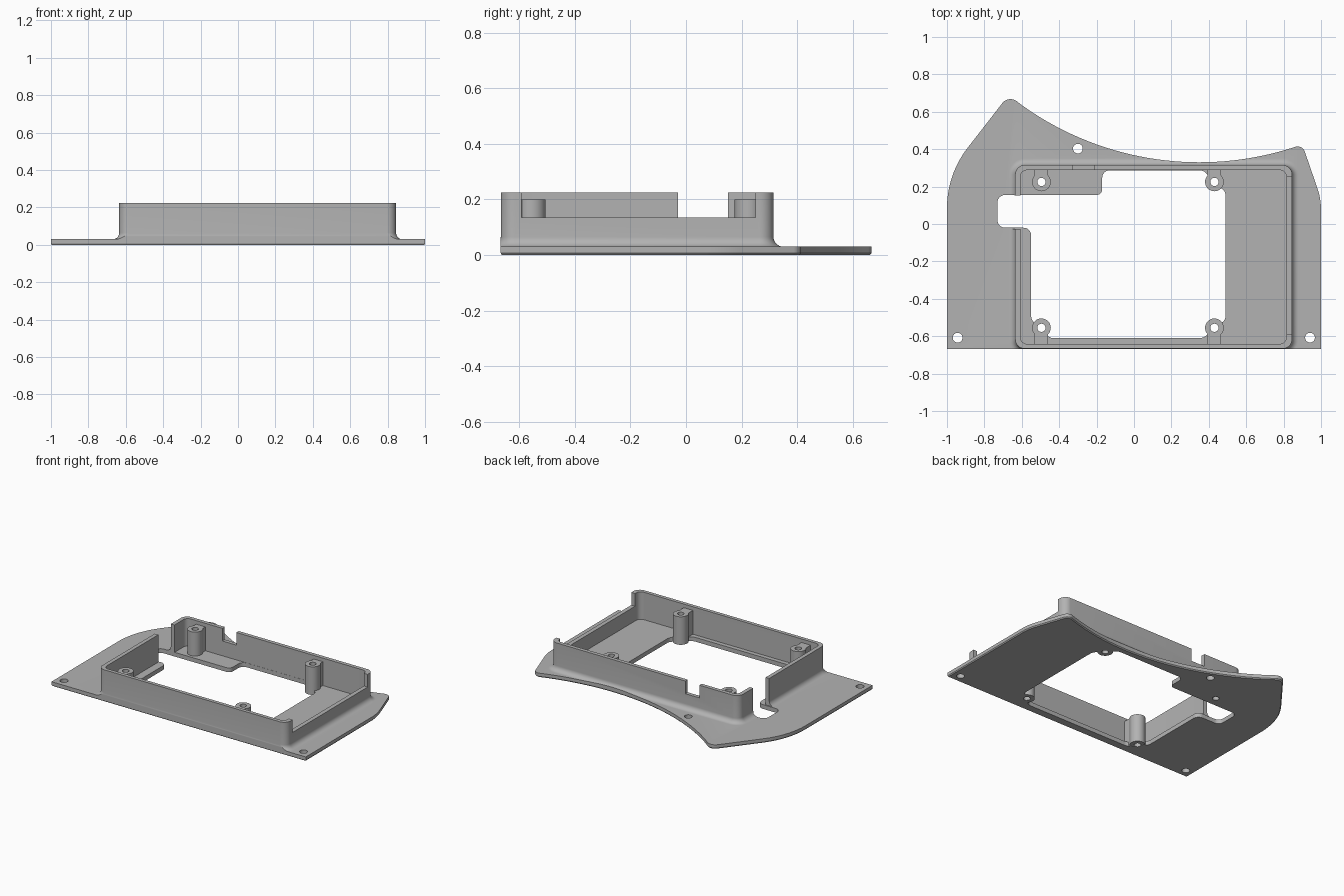
import bpy, bmesh, math
from mathutils import Vector

if "Cube" in bpy.data.objects:
    bpy.data.objects.remove(bpy.data.objects["Cube"])

grey = bpy.data.materials.new("plain grey")
grey.use_nodes = True
grey.diffuse_color = (0.45, 0.45, 0.45, 1)
grey.node_tree.nodes["Principled BSDF"].inputs["Base Color"].default_value = (0.45, 0.45, 0.45, 1)

FLOOR, TOP, LOW, FRONT = 0.03, 0.225, 0.135, -0.667


def rounded(corners, steps=8):
    """Outline with each (x, y, tangent length) corner replaced by an arc."""
    pts = []
    for i, (x, y, t) in enumerate(corners):
        p = Vector((x, y))
        if not t:
            pts.append(p)
            continue
        a = (Vector(corners[i - 1][:2]) - p).normalized()
        b = (Vector(corners[(i + 1) % len(corners)][:2]) - p).normalized()
        w = math.sin(a.angle(b) / 2)
        for k in range(steps + 1):
            s = k / steps
            c = ((1 - s) ** 2, 2 * s * (1 - s) * w, s * s)
            pts.append((c[0] * (p + a * t) + c[1] * p + c[2] * (p + b * t)) / sum(c))
    return pts


def rect(x0, x1, y0, y1, r=0):
    return rounded([(x0, y0, r), (x1, y0, r), (x1, y1, r), (x0, y1, r)])


def circle(x, y, r, n=32):
    return [Vector((x + r * math.cos(k * math.tau / n), y + r * math.sin(k * math.tau / n)))
            for k in range(n)]


def loft(name, rings):
    """Closed solid through a stack of (outline, z) rings."""
    bm = bmesh.new()
    loops = [[bm.verts.new((p.x, p.y, z)) for p in pts] for pts, z in rings]
    n = len(loops[0])
    for lo, hi in zip(loops, loops[1:]):
        for i in range(n):
            j = (i + 1) % n
            bm.faces.new((lo[i], lo[j], hi[j], hi[i]))
    bm.faces.new(loops[0][::-1])
    bm.faces.new(loops[-1])
    bmesh.ops.recalc_face_normals(bm, faces=bm.faces)
    me = bpy.data.meshes.new(name)
    bm.to_mesh(me)
    bm.free()
    me.materials.append(grey)
    ob = bpy.data.objects.new(name, me)
    bpy.context.collection.objects.link(ob)
    return ob


def prism(name, pts, z0, z1):
    return loft(name, [(pts, z0), (pts, z1)])


def combine(target, tool, op):
    mod = target.modifiers.new(op.lower(), "BOOLEAN")
    mod.operation, mod.solver, mod.object = op, "EXACT", tool
    bpy.context.view_layer.objects.active = target
    bpy.ops.object.modifier_apply(modifier=mod.name)
    bpy.data.objects.remove(tool)


# Base plate outline: straight front, swept left side, concave back edge
arc = []
for k in range(33):
    x = 0.84 - 1.44 * k / 32
    arc.append((x, 0.33 + 1.63 - math.sqrt(1.63 ** 2 - (x - 0.35) ** 2), 0))
outline = rounded([(-1, FRONT, 0), (1, FRONT, 0), (1, 0.135, 0.06), (0.9, 0.425, 0.04)]
                  + arc + [(-0.67, 0.69, 0.055), (-1, 0.265, 0.18)], 14)


def inset(pts, d):
    out = []
    for i, p in enumerate(pts):
        t = (pts[(i + 1) % len(pts)] - p).normalized() + (p - pts[i - 1]).normalized()
        nrm = Vector((-t.y, t.x)).normalized()
        out.append(p + nrm * d)
    return out


body = loft("mounting_frame", [(inset(outline, 0.006), 0), (outline, 0.007), (outline, FLOOR)])

# Raised wall with a concave fillet at its foot, trimmed to the plate outline
R = 0.035
rings = []
for k in range(8, -1, -1):
    a = k / 8 * math.pi / 2
    rings.append((R * (1 - math.cos(a)), FLOOR + R * (1 - math.sin(a))))
rings = [(R, 0.015)] + rings + [(0, TOP)]
wall = loft("wall", [(rect(-0.635 - d, 0.845 + d, FRONT + 0.0005 - d, 0.315 + d, 0.05 + d), z)
                     for d, z in rings])
combine(wall, prism("trim", outline, -1, 1), "INTERSECT")
combine(body, wall, "UNION")

# Hollow inside of the wall
combine(body, prism("cavity", rect(-0.607, 0.815, -0.641, 0.288, 0.035), FLOOR, 1), "DIFFERENCE")

# Large floor opening with its side notch
opening = rounded([
    (-0.55, -0.51, 0.02), (-0.45, -0.61, 0.02), (0.37, -0.61, 0.02), (0.49, -0.51, 0.02),
    (0.49, 0.17, 0.02), (0.37, 0.287, 0.02), (-0.17, 0.287, 0.04), (-0.17, 0.155, 0.03),
    (-0.73, 0.155, 0.04), (-0.73, -0.02, 0.04), (-0.55, -0.02, 0.04)])
combine(body, prism("opening", opening, -1, FLOOR + 0.02), "DIFFERENCE")

# Gaps in the walls: left side down to the plate, back slot, lowered long side
for pts, z in ((rect(-0.70, -0.58, -0.028, 0.152), FLOOR),
               (rect(-0.325, -0.215, 0.25, 0.36), LOW),
               (rect(0.78, 0.90, -0.592, 0.25), LOW)):
    combine(body, prism("gap", pts, z, 1), "DIFFERENCE")

# Screw posts tied to the nearest wall, each with a through hole
for x in (-0.495, 0.43):
    for y, edge in ((-0.555, -0.655), (0.225, 0.302)):
        combine(body, prism("post", circle(x, y, 0.05), 0.001, 0.2), "UNION")
        rib = rect(x - 0.036, x + 0.036, min(y, edge), max(y, edge))
        combine(body, prism("rib", rib, 0.002, 0.1995), "UNION")
        combine(body, prism("hole", circle(x, y, 0.022), -1, 1), "DIFFERENCE")

# Fixing holes in the plate
for x, y in ((-0.943, -0.608), (0.941, -0.608), (-0.3, 0.403)):
    combine(body, prism("hole", circle(x, y, 0.026), -1, 1), "DIFFERENCE")

bpy.ops.object.select_all(action="DESELECT")
body.select_set(True)
bpy.context.view_layer.objects.active = body
bpy.ops.object.shade_smooth_by_angle(angle=math.radians(30))
